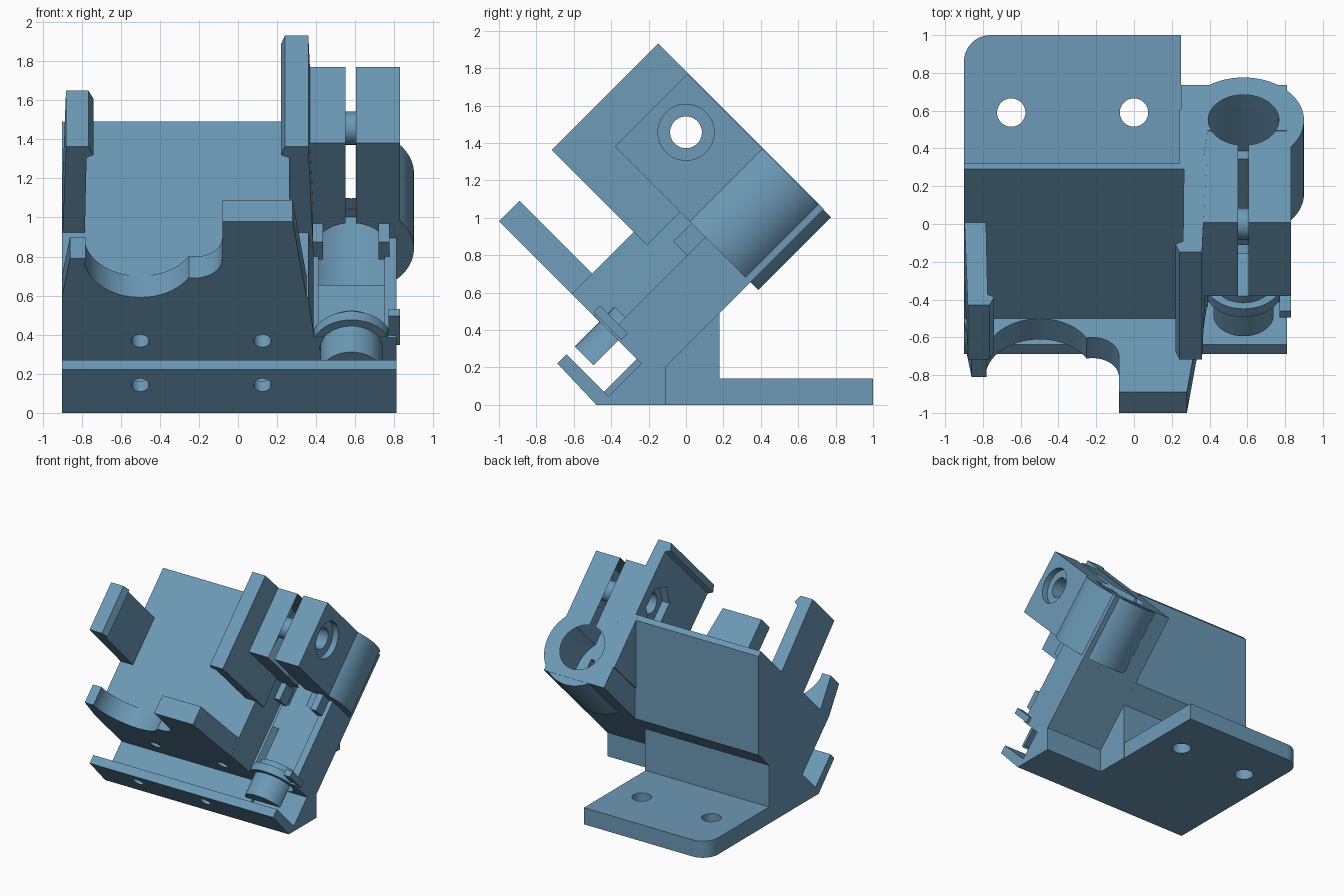
import bpy, bmesh, math
from mathutils import Vector

if "Cube" in bpy.data.objects:
    bpy.data.objects.remove(bpy.data.objects["Cube"])

S = math.sqrt(0.5)


def tilt(x, v, u):
    """Tilted frame: u runs up and back, v runs up and forward."""
    return Vector((x, (u - v) * S, (u + v) * S))


def P(v, u):
    """Tilted (v, u) as a side-profile point (y, z)."""
    return ((u - v) * S, (u + v) * S)


ALONG_X = lambda p, q, w: Vector((w, p, q))       # profile (y, z)
ALONG_Z = lambda p, q, w: Vector((p, q, w))       # profile (x, y)
ALONG_U = lambda p, q, w: tilt(p, q, w)           # profile (x, v)
CROSS = lambda p, q, w: tilt(w, p, q)             # profile (v, u), along x


def prism(name, pts, a, b, frame):
    bm = bmesh.new()
    lo = [bm.verts.new(frame(p, q, a)) for p, q in pts]
    hi = [bm.verts.new(frame(p, q, b)) for p, q in pts]
    n = len(pts)
    bm.faces.new(lo)
    bm.faces.new(hi)
    for i in range(n):
        j = (i + 1) % n
        bm.faces.new((lo[i], lo[j], hi[j], hi[i]))
    bmesh.ops.recalc_face_normals(bm, faces=bm.faces)
    me = bpy.data.meshes.new(name)
    bm.to_mesh(me)
    bm.free()
    ob = bpy.data.objects.new(name, me)
    bpy.context.collection.objects.link(ob)
    return ob


def arc(cx, cy, r, a0, a1, n):
    return [(cx + r * math.cos(math.radians(a0 + (a1 - a0) * i / n)),
             cy + r * math.sin(math.radians(a0 + (a1 - a0) * i / n))) for i in range(n + 1)]


def circle(cx, cy, r, n=64):
    return arc(cx, cy, r, 0, 360, n)[:-1]


def rect(a0, a1, b0, b1):
    return [(a0, b0), (a1, b0), (a1, b1), (a0, b1)]


def boolean(target, tool, op):
    m = target.modifiers.new("bool", 'BOOLEAN')
    m.operation, m.solver, m.object = op, 'EXACT', tool
    bpy.context.view_layer.objects.active = target
    bpy.ops.object.modifier_apply(modifier=m.name)
    bpy.data.objects.remove(tool)


# Lower channel with its lip, shared by both halves of the body
channel = [P(.36, -.014), P(.36, -.26), P(.643, -.26), P(.643, -.33)]

# Main wedge body under the tray
body = prism("bracket", [(-.48, 0), (.18, 0), (.18, .49), (.32, .63), (.32, 1.46),
                         P(.85, 1.26), P(.85, -.014)] + channel, -.9, .255, ALONG_X)

RX, RV = .58, .48   # rod axis

adds = [
    # bearing side of the body
    prism("bearing_block", [(-.48, 0), (-.11, 0), (-.11, .2), P(.22, 1.26),
                            P(.56, 1.26), P(.56, -.014)] + channel, .25, .81, ALONG_X),
    # mounting foot with one rounded corner
    prism("foot", [(-.9, 0), (.25, 0), (.25, 1)] + arc(-.76, .86, .14, 90, 180, 16),
          0, .14, ALONG_Z),
    # clamp
    prism("clamp_barrel", circle(RX, RV, .32, 96), .707, 1.257, ALONG_U),
    prism("clamp_jaws", rect(.3, .83, .6, 1.245), .707, 1.257, ALONG_U),
    # tray side rib
    prism("tray_rib", [(.24, .4), (.39, .4), (.39, .56), (.36, .85), (.24, .85)],
          -.014, 1.26, ALONG_U),
    # scalloped front wall
    prism("front_wall", [(-.9, .7), (.37, .7), (.28, 1.4), (-.08, 1.4), (-.08, 1.13)]
          + arc(-.22, 1.13, .14, 0, -100, 14)
          + arc(-.5, 1.137, .287, -30, -170, 32)
          + [(-.78, 1.13), (-.86, 1.13), (-.9, .86)], -.014, .141, ALONG_U),
    # hooked side arms
    prism("left_arm", [(-.9, .75), (-.785, .75), (-.775, 1.39), (-.74, 1.41),
                       (-.765, 1.47), (-.88, 1.47)], .456, .863, ALONG_U),
    prism("right_arm", [(.265, .75), (.385, .75), (.36, 1.47), (.24, 1.47),
                        (.22, 1.41), (.26, 1.39)], .456, 1.26, ALONG_U),
]
for ob in adds:
    boolean(body, ob, 'UNION')

cuts = [
    # bearing pocket and bore, then the smaller rod hole
    prism("bore_cut", circle(RX, RV, .187), .05, 1.4, ALONG_U),
    prism("rod_cut", circle(RX, RV, .16), -.2, .1, ALONG_U),
    prism("relief_cut", rect(.39, .9, .325, .5), -.26, -.014, ALONG_U),
    # clamp slit
    prism("slit_cut", rect(.55, .605, RV, 1.4), .6, 1.4, ALONG_U),
    # clamp bolt hole, counterbore and nut pocket
    prism("bolt_cut", circle(1.03, 1.03, .085, 48), .1, 1, CROSS),
    prism("counterbore_cut", circle(1.03, 1.03, .15, 48), .78, 1, CROSS),
    prism("nut_cut", circle(1.03, 1.03, .16, 6), .1, .33, CROSS),
]
# foot holes
cuts += [prism("foot_hole", circle(x, .59, .075, 48), -.1, .3, ALONG_Z) for x in (-.65, 0)]
# screw holes through the lip into the body
cuts += [prism("screw_hole", circle(x, .535, .045, 32), -.5, .3, ALONG_U) for x in (-.5, .125)]
for ob in cuts:
    boolean(body, ob, 'DIFFERENCE')

# End collar around the rod opening (front half above the block)
collar = prism("collar", circle(RX, RV, .205), -.012, .05, ALONG_U)
boolean(collar, prism("collar_hole", circle(RX, RV, .16), -.2, .2, ALONG_U), 'DIFFERENCE')
boolean(collar, prism("collar_trim", rect(.2, 1, 0, .5), -.2, .2, ALONG_U), 'DIFFERENCE')

# Small bearing clips
clips = [prism("lower_clip", rect(.77, .83, .49, .70), 0, .05, ALONG_U)]
for x0, x1 in ((.385, .435), (.72, .775)):
    clips.append(prism("upper_clip", rect(x0, x1, .54, .665), .57, .71, ALONG_U))

mat = bpy.data.materials.new("steel blue")
mat.diffuse_color = (.15, .32, .47, 1)
mat.use_nodes = True
mat.node_tree.nodes["Principled BSDF"].inputs["Base Color"].default_value = mat.diffuse_color
for ob in [body, collar] + clips:
    ob.data.materials.clear()
    ob.data.materials.append(mat)
    for p in ob.data.polygons:
        p.material_index = 0
    bpy.ops.object.select_all(action='DESELECT')
    ob.select_set(True)
    bpy.context.view_layer.objects.active = ob
    bpy.ops.object.shade_smooth_by_angle(angle=math.radians(25))
